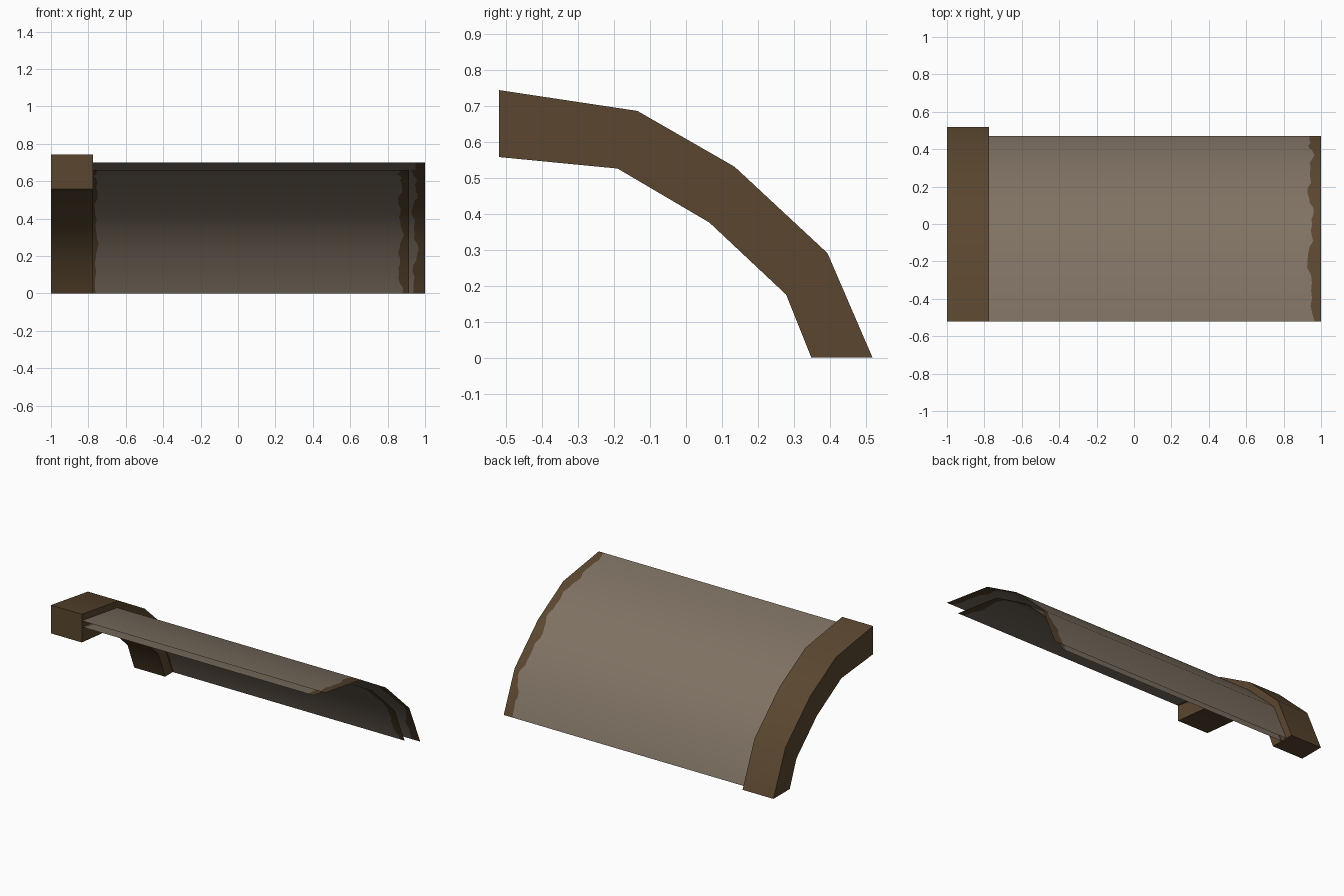
import bpy, math
from mathutils import Vector

if "Cube" in bpy.data.objects:
    bpy.data.objects.remove(bpy.data.objects["Cube"])


def material(name, rgb):
    m = bpy.data.materials.new(name)
    m.diffuse_color = (*rgb, 1)
    m.use_nodes = True
    m.node_tree.nodes["Principled BSDF"].inputs["Base Color"].default_value = m.diffuse_color
    return m


PLASTER = material("grey plaster", (0.212, 0.168, 0.125))
EARTH = material("brown stone", (0.103, 0.062, 0.029))


def make_object(name, verts, faces, mats):
    me = bpy.data.meshes.new(name)
    me.from_pydata(verts, [], faces)
    for m in mats:
        me.materials.append(m)
    ob = bpy.data.objects.new(name, me)
    bpy.context.collection.objects.link(ob)
    return ob


# Arched rib: quarter-arch profile extruded along x
outer = [(-0.52, 0.743), (-0.135, 0.685), (0.135, 0.53), (0.393, 0.29), (0.518, 0)]
inner = [(-0.52, 0.557), (-0.19, 0.525), (0.065, 0.375), (0.278, 0.175), (0.348, 0)]
loop = outer + inner[::-1]
n = len(loop)
verts = [(x, y, z) for x in (-1.0, -0.775) for y, z in loop]
faces = [(i, i + n, (i + 1) % n + n, (i + 1) % n) for i in range(n)]
for i in range(len(outer) - 1):            # end caps as quads
    a, b, c, d = i, i + 1, n - 2 - i, n - 1 - i
    faces += [(a, b, c, d), (d + n, c + n, b + n, a + n)]
rib = make_object("arch_rib", verts, faces, [EARTH])
bpy.context.view_layer.objects.active = rib
rib.select_set(True)
bpy.ops.object.shade_smooth_by_angle(angle=math.radians(35))
rib.select_set(False)


def ragged(t, seed):
    """Wandering offset for the worn borders, about -1 to 1."""
    return (0.45 * math.sin(17 * t + seed) + 0.35 * math.sin(39 * t + 2.3 * seed)
            + 0.2 * math.sin(83 * t + seed * seed))


def sheet(name, profile, x0, x1, borders, bands, flip):
    """Curved open sheet; borders = (mean x, wobble, seed) splitting it into colour bands."""
    pts = [Vector(p) for p in profile]
    seg_n = []
    for a, b in zip(pts, pts[1:]):
        d = (b - a).normalized()
        seg_n.append(Vector((-d.y, d.x)))
    corner_n = ([seg_n[0]] + [(a + b).normalized() for a, b in zip(seg_n, seg_n[1:])]
                + [seg_n[-1]])
    steps, verts, normals = 9, [], []
    total = steps * (len(pts) - 1)
    for r in range(total + 1):
        s = min(r // steps, len(pts) - 2)
        f = r / steps - s
        p = pts[s].lerp(pts[s + 1], f)
        nn = corner_n[s].lerp(corner_n[s + 1], f).normalized()
        row = [x0] + [x + w * ragged(r / total, k) for x, w, k in borders] + [x1]
        verts += [(x, p.x, p.y) for x in row]
        normals += [(0, -nn.x, -nn.y) if flip else (0, nn.x, nn.y)] * len(row)
    c = len(borders) + 2
    faces = []
    for r in range(total):
        for j in range(c - 1):
            q = (r * c + j, r * c + j + 1, (r + 1) * c + j + 1, (r + 1) * c + j)
            faces.append(q[::-1] if flip else q)
    ob = make_object(name, verts, faces, [PLASTER, EARTH])
    for i, poly in enumerate(ob.data.polygons):
        poly.material_index = bands[i % (c - 1)]
        poly.use_smooth = True
    ob.data.normals_split_custom_set_from_vertices(normals)


# Outer vault skin with worn right border
sheet("outer_vault_skin",
      [(-0.52, 0.70), (-0.15, 0.645), (0.112, 0.493), (0.356, 0.265), (0.47, 0)],
      -0.775, 1.0, [(0.945, 0.025, 1.0)], [0, 1], False)

# Inner vault lining, facing down, worn at both ends
sheet("inner_vault_lining",
      [(-0.52, 0.66), (-0.163, 0.608), (0.09, 0.459), (0.322, 0.242), (0.428, 0)],
      -0.775, 0.915, [(-0.758, 0.014, 2.0), (0.868, 0.02, 3.0)], [1, 0, 1], True)
